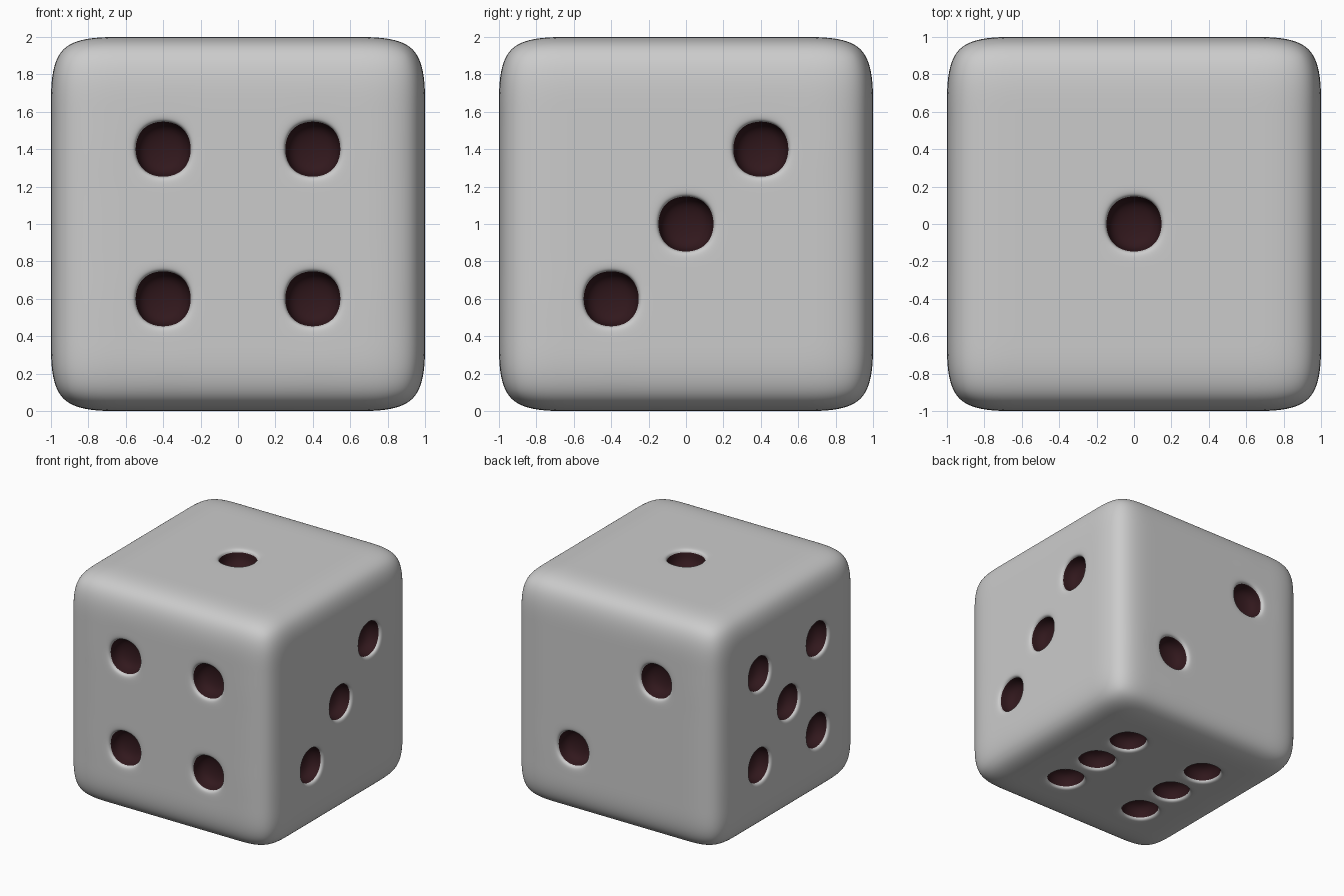
import bpy, bmesh
from mathutils import Vector

if "Cube" in bpy.data.objects:
    bpy.data.objects.remove(bpy.data.objects["Cube"])

# pip positions: each face is a 5 x 5 grid of cells 0.4 wide, pips sit at cell centres
P = 0.4
pips = [(0, 0, 1)]                                                  # top: one
pips += [(x, -1, z) for x in (-P, P) for z in (-P, P)]              # front: four
pips += [(1, t, t) for t in (-P, 0, P)]                             # right: three
pips += [(-P, 1, P), (P, 1, -P)]                                    # back: two
pips += [(-1, y, z) for y in (-P, P) for z in (-P, P)] + [(-1, 0, 0)]  # left: five
pips += [(x, y, -1) for x in (-P, P) for y in (-P, 0, P)]           # bottom: six

# control cage
bm = bmesh.new()
bmesh.ops.create_cube(bm, size=2)
bmesh.ops.subdivide_edges(bm, edges=bm.edges[:], cuts=4, use_grid_fill=True)
bm.normal_update()
cells = [f for f in bm.faces
         if any((f.calc_center_median() - Vector(p)).length < 0.05 for p in pips)]

# recessed pips: flat rim, then a pushed-in cup
bmesh.ops.inset_individual(bm, faces=cells, thickness=0.067, depth=0)
walls = bmesh.ops.inset_individual(bm, faces=cells, thickness=0.001, depth=-0.15)["faces"]
for f in cells + walls:
    f.material_index = 1
for f in bm.faces:
    f.smooth = True
bmesh.ops.translate(bm, verts=bm.verts[:], vec=(0, 0, 1))

mesh = bpy.data.meshes.new("die")
bm.to_mesh(mesh)
bm.free()
die = bpy.data.objects.new("die", mesh)
bpy.context.collection.objects.link(die)

# grey body, dark pips
body = bpy.data.materials.new("body_grey")
body.diffuse_color = (0.8, 0.8, 0.8, 1)
body.use_nodes = True
body.node_tree.nodes["Principled BSDF"].inputs["Base Color"].default_value = body.diffuse_color
dark = bpy.data.materials.new("pip_dark")
dark.diffuse_color = (0.031, 0.009, 0.012, 1)
dark.use_nodes = True
dark.node_tree.nodes["Principled BSDF"].inputs["Base Color"].default_value = dark.diffuse_color
mesh.materials.append(body)
mesh.materials.append(dark)

# rounding
sub = die.modifiers.new("rounding", 'SUBSURF')
sub.levels = sub.render_levels = 4
